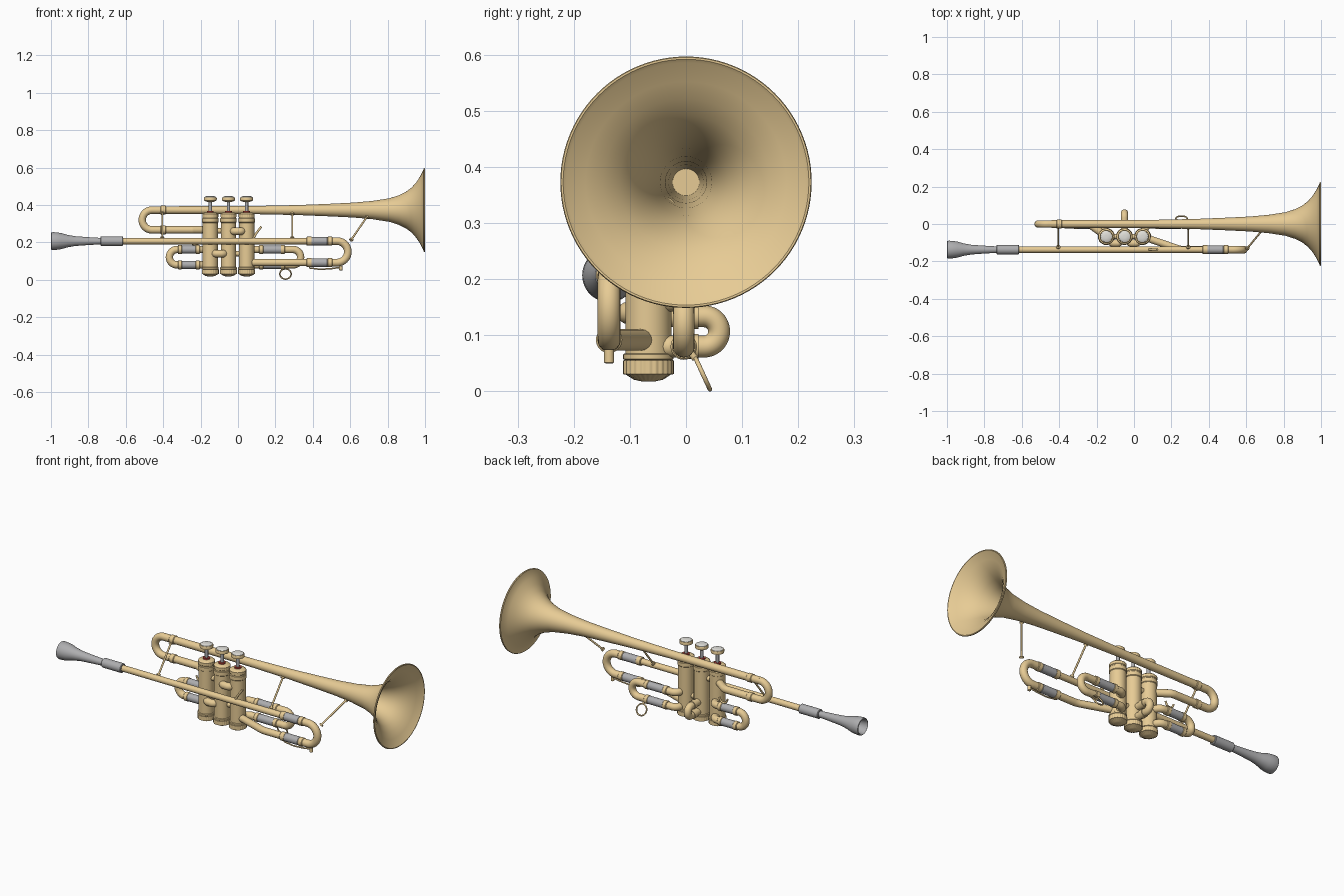
import bpy, bmesh, math
from mathutils import Vector, Matrix

if "Cube" in bpy.data.objects:
    bpy.data.objects.remove(bpy.data.objects["Cube"])


def material(name, rgb):
    m = bpy.data.materials.new(name)
    m.diffuse_color = (*rgb, 1)
    m.use_nodes = True
    m.node_tree.nodes["Principled BSDF"].inputs["Base Color"].default_value = m.diffuse_color
    return m


BRASS = material("brass", (0.80, 0.60, 0.30))
SILVER = material("silver", (0.42, 0.42, 0.43))
PEARL = material("pearl", (0.75, 0.74, 0.70))
FELT = material("felt", (0.45, 0.05, 0.04))


def finish(obj, mat):
    obj.data.materials.clear()
    obj.data.materials.append(mat)
    bpy.ops.object.select_all(action='DESELECT')
    obj.select_set(True)
    bpy.context.view_layer.objects.active = obj
    bpy.ops.object.shade_smooth_by_angle(angle=math.radians(35))
    return obj


def lathe(name, profile, origin, axis, mat, segs=40, knurl=1.0):
    """Revolve (position, radius) points around the x or z axis."""
    bm = bmesh.new()
    rings = []
    for a, r in profile:
        ring = []
        for i in range(segs):
            t = 2 * math.pi * i / segs
            rr = r * (knurl if i % 4 > 1 else 1)
            c, s = rr * math.cos(t), rr * math.sin(t)
            ring.append(bm.verts.new((a, c, s) if axis == 'x' else (c, s, a)))
        rings.append(ring)
    for p, q in zip(rings, rings[1:]):
        for i in range(segs):
            j = (i + 1) % segs
            bm.faces.new((p[i], p[j], q[j], q[i]))
    bm.faces.new(rings[0])
    bm.faces.new(rings[-1])
    bmesh.ops.recalc_face_normals(bm, faces=bm.faces)
    me = bpy.data.meshes.new(name)
    bm.to_mesh(me)
    bm.free()
    obj = bpy.data.objects.new(name, me)
    obj.location = origin
    bpy.context.collection.objects.link(obj)
    return finish(obj, mat)


def rounded(points, radius, steps=12):
    """Round the corners of a polyline with arcs."""
    pts = [Vector(p) for p in points]
    out = [pts[0]]
    for a, p, b in zip(pts, pts[1:], pts[2:]):
        d1, d2 = (a - p), (b - p)
        half = d1.angle(d2) / 2
        t = min(radius / math.tan(half), d1.length / 2, d2.length / 2)
        r = t * math.tan(half)
        d1.normalize()
        d2.normalize()
        c = p + (d1 + d2).normalized() * (r / math.sin(half))
        u, v = (p + d1 * t - c).normalized(), (p + d2 * t - c).normalized()
        out += [c + u.slerp(v, i / steps) * r for i in range(steps + 1)]
    out.append(pts[-1])
    return [p for i, p in enumerate(out) if i == 0 or (p - out[i - 1]).length > 1e-5]


def tube(name, points, r, mat=BRASS, corner=0.05):
    pts = rounded(points, corner)
    cu = bpy.data.curves.new(name, 'CURVE')
    cu.dimensions = '3D'
    cu.bevel_depth = r
    cu.bevel_resolution = 6
    cu.use_fill_caps = True
    sp = cu.splines.new('POLY')
    sp.points.add(len(pts) - 1)
    for s, p in zip(sp.points, pts):
        s.co = (*p, 1)
    obj = bpy.data.objects.new(name, cu)
    bpy.context.collection.objects.link(obj)
    bpy.ops.object.select_all(action='DESELECT')
    obj.select_set(True)
    bpy.context.view_layer.objects.active = obj
    bpy.ops.object.convert(target='MESH')
    return finish(bpy.context.view_layer.objects.active, mat)


def sleeve(name, x0, x1, y, z, r, mat=SILVER):
    """Straight collar along x with softened ends."""
    e = 0.003
    return lathe(name, [(x0, r - e), (x0 + e, r), (x1 - e, r), (x1, r - e)], (0, y, z), 'x', mat, 32)


LY, LZ = -0.137, 0.207       # lead pipe line
VY = -0.067                  # valve row
BZ = 0.373                   # bell axis
VX = (-0.148, -0.051, 0.046)

# Bell: outer flare, rim bead, inner flare back down the throat
outer = [(-0.46, .020), (-0.1, .021), (0.1, .022), (0.33, .027), (0.5, .034), (0.62, .040), (0.72, .049),
         (0.81, .063), (0.86, .079), (0.90, .099), (0.93, .122), (0.955, .151), (0.975, .182), (0.992, .216)]
rim = [(0.992, .222), (0.996, .224), (1.0, .2225), (1.0, .219)]
inner = [(x + 0.003, r - 0.003) for x, r in reversed(outer[3:])]
lathe("bell", outer + rim + inner, (0, 0, BZ), 'x', BRASS, 96)

# Bell bow and return into first valve
RZ = 0.267
tube("bell_bow", [(-0.40, 0, BZ), (-0.512, 0, BZ), (-0.512, 0, RZ), (-0.24, 0, RZ),
                  (VX[0], VY, RZ)], 0.020, BRASS, 0.053)
sleeve("bell_bow_ferrule_upper", -0.415, -0.385, 0, BZ, 0.0235, BRASS)
sleeve("bell_bow_ferrule_lower", -0.415, -0.385, 0, RZ, 0.0235, BRASS)

# Mouthpiece with hollow cup, receiver
lathe("mouthpiece", [(-0.60, .012), (-0.73, .017), (-0.80, .021), (-0.87, .026), (-0.91, .033),
                     (-0.945, .043), (-0.965, .046), (-0.99, .048), (-0.998, .046), (-1.0, .042),
                     (-0.993, .037), (-0.965, .033), (-0.94, .022), (-0.925, .008), (-0.90, .005)],
      (0, LY, LZ), 'x', SILVER, 48)
sleeve("mouthpiece_receiver", -0.735, -0.615, LY, LZ, 0.0255)

# Lead pipe, main tuning slide, lower leg angled into third valve
LOW = 0.092
tube("lead_pipe", [(-0.63, LY, LZ), (0.42, LY, LZ)], 0.017)
tube("tuning_slide_bow", [(0.40, LY, LZ), (0.587, LY, LZ), (0.587, LY, LOW), (0.40, LY, LOW)], 0.0205, BRASS, 0.0575)
tube("tuning_lower_leg", [(0.42, LY, LOW), (0.25, LY, LOW), (VX[2], VY, LOW)], 0.019, BRASS, 0.12)
for label, z in (("upper", LZ), ("lower", LOW)):
    sleeve("tuning_sleeve_" + label, 0.39, 0.48, LY, z, 0.0225)
    sleeve("tuning_ferrule_in_" + label, 0.365, 0.395, LY, z, 0.0235, BRASS)
    sleeve("tuning_ferrule_out_" + label, 0.478, 0.505, LY, z, 0.0235, BRASS)

# Three valves
for n, x in enumerate(VX, 1):
    o = (x, VY, 0)
    v = "valve_%d_" % n
    lathe(v + "casing", [(.05, .041), (.305, .041), (.308, .044), (.328, .044), (.331, .041), (.34, .041)], o, 'z', BRASS)
    lathe(v + "bottom_cap", [(.018, .012), (.021, .026), (.030, .040), (.031, .0455), (.055, .0455), (.056, .043)],
          o, 'z', BRASS, 96, 0.965)
    lathe(v + "bottom_ring", [(.056, .042), (.058, .045), (.066, .045), (.068, .042)], o, 'z', BRASS)
    lathe(v + "top_cap", [(.335, .041), (.337, .043), (.352, .043), (.358, .036), (.361, .020)], o, 'z', BRASS, 96, 0.975)
    lathe(v + "felt", [(.359, .018), (.368, .018)], o, 'z', FELT)
    lathe(v + "stem", [(.36, .009), (.420, .009)], o, 'z', SILVER, 20)
    lathe(v + "button", [(.415, .012), (.420, .026), (.424, .034), (.437, .035), (.441, .033)], o, 'z', BRASS)
    lathe(v + "pearl", [(.438, .031), (.443, .030), (.447, .022), (.448, .008)], o, 'z', PEARL)

# Crossover tubes between the valves, bulging to the front
for label, i, z in (("low", 0, 0.14), ("high", 1, 0.26)):
    a, b = VX[i], VX[i + 1]
    tube("crossover_" + label, [(a + .022, VY, z), (a + .022, -0.103, z), (b - .022, -0.103, z), (b - .022, VY, z)],
         0.020, BRASS, 0.025)
for i, z in ((0, 0.262), (1, 0.14)):
    tube("valve_link_%d" % i, [(VX[i], VY, z), (VX[i + 1], VY, z)], 0.014)

# First and third valve slides: same build, opposite directions
SY = -0.004
UP, DN = 0.162, 0.080
for label, vx, end, s0, s1 in (("first", VX[0], -0.367, -0.31, -0.215), ("third", VX[2], 0.335, 0.125, 0.24)):
    sgn = 1 if end > 0 else -1
    near = vx + sgn * 0.012
    tube(label + "_slide", [(near, VY, UP), (near, SY, UP), (end, SY, UP), (end, SY, DN), (near, SY, DN),
                            (near, VY, DN)], 0.0195, BRASS, 0.041)
    for leg, z in (("upper", UP), ("lower", DN)):
        sleeve(label + "_slide_sleeve_" + leg, s0, s1, SY, z, 0.0215)
        for k, x in enumerate((s0, s1)):
            sleeve("%s_slide_ferrule_%s_%d" % (label, leg, k), x - .012, x + .012, SY, z, 0.0235, BRASS)

# Second valve slide points to the back
tube("second_slide", [(VX[1], VY, .134), (VX[1], .059, .134), (VX[1], .059, .080), (VX[1], VY, .080)], 0.0195, BRASS, 0.027)
for z in (.134, .080):
    c = tube("second_slide_collar", [(VX[1], -0.005, z), (VX[1], 0.022, z)], 0.0225)

# Braces with round flanges at both ends
for n, (a, b) in enumerate([((-0.405, -0.012, .360), (-0.405, -0.125, .220)),
                            ((0.29, -0.016, .355), (0.29, -0.125, .220)),
                            ((0.69, -0.028, .338), (0.604, -0.132, .212))], 1):
    tube("brace_%d" % n, [a, b], 0.005)
    A, B = Vector(a), Vector(b)
    d = (B - A).normalized() * 0.008
    tube("brace_%d_foot_upper" % n, [A, A + d], 0.011)
    tube("brace_%d_foot_lower" % n, [B - d, B], 0.011)

# Finger ring under the third slide
bpy.ops.mesh.primitive_torus_add(location=(0.254, 0.030, 0.0313), rotation=(-1.14, 0, 0), major_radius=0.030,
                                 minor_radius=0.004, major_segments=40, minor_segments=12)
bpy.context.object.name = "finger_ring"
finish(bpy.context.object, BRASS)
tube("finger_ring_post", [(0.254, 0.017, 0.058), (0.254, 0.006, 0.072)], 0.006)

# Little finger hook on the lead pipe, thumb saddle on the first slide
tube("finger_hook", [(0.08, LY, .218), (0.095, LY, .245), (0.125, LY, .285)], 0.006)
tube("thumb_saddle", [(-0.255, SY, .212), (-0.243, SY, .188), (-0.215, SY, .188), (-0.203, SY, .212)], 0.005, BRASS, 0.014)
tube("thumb_saddle_post", [(-0.229, SY, .17), (-0.229, SY, .189)], 0.005)

# Water key lever and nub
tube("water_key", [(0.38, LY, .064), (0.44, LY, .056), (0.50, LY, .060), (0.555, LY, .068)], 0.004)
lathe("water_key_nub", [(.050, .006), (.052, .009), (.075, .009)], (0.55, LY, 0), 'z', BRASS, 20)
